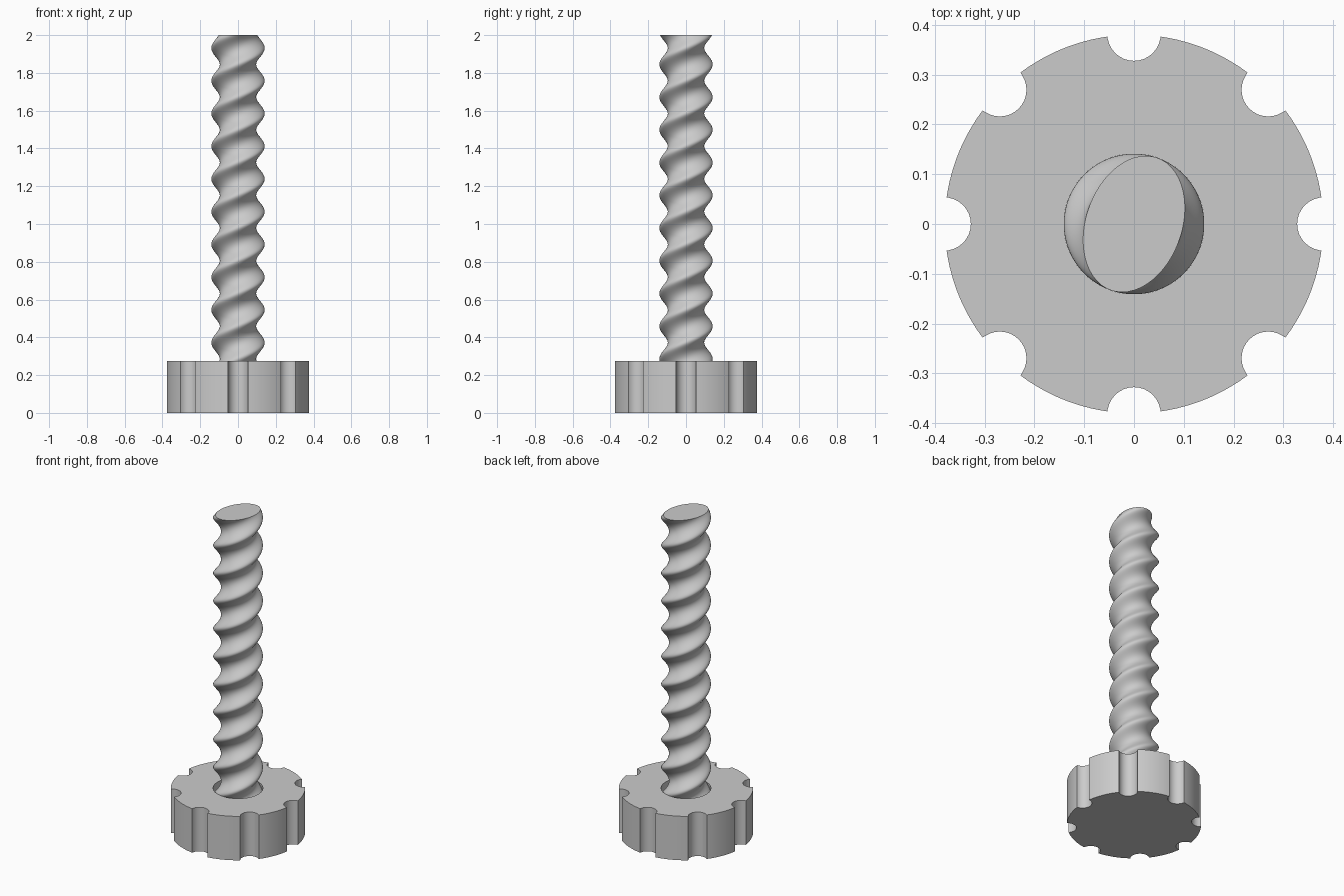
import bpy, bmesh, math

cube = bpy.data.objects.get("Cube")
if cube:
    bpy.data.objects.remove(cube, do_unlink=True)

HEIGHT, KNOB_H, FLOOR = 2.0, 0.275, 0.1
KNOB_R, NOTCH_R, NOTCH_C = 0.38, 0.0535, 0.381
LONG, SHORT, PITCH = 0.141, 0.0965, 0.3466
TOP_ANGLE = math.radians(71)

metal = bpy.data.materials.new("grey_metal")
metal.use_nodes = True
metal.diffuse_color = (0.6, 0.6, 0.6, 1)
metal.node_tree.nodes["Principled BSDF"].inputs["Base Color"].default_value = (0.6, 0.6, 0.6, 1)


def finish(name, bm, angle):
    bmesh.ops.recalc_face_normals(bm, faces=bm.faces)
    mesh = bpy.data.meshes.new(name)
    bm.to_mesh(mesh)
    bm.free()
    mesh.materials.append(metal)
    obj = bpy.data.objects.new(name, mesh)
    bpy.context.collection.objects.link(obj)
    bpy.ops.object.select_all(action='DESELECT')
    obj.select_set(True)
    bpy.context.view_layer.objects.active = obj
    bpy.ops.object.shade_smooth_by_angle(angle=math.radians(angle))
    return obj


def ring(bm, points, z):
    return [bm.verts.new((x, y, z)) for x, y in points]


def bridge(bm, a, b):
    n = len(a)
    for i in range(n):
        j = (i + 1) % n
        bm.faces.new((a[i], a[j], b[j], b[i]))


# Knob outline: eight rim arcs alternating with scooped grip notches
half = 2 * math.asin(NOTCH_R / (2 * KNOB_R))
outline = []
for k in range(8):
    mid = k * math.pi / 4
    c, s = math.cos(mid), math.sin(mid)
    for i in range(17):
        t = -math.pi / 2 + math.pi * i / 16
        u, v = NOTCH_C - NOTCH_R * math.cos(t), NOTCH_R * math.sin(t)
        if abs(i - 8) == 8:
            u = math.sqrt(KNOB_R ** 2 - v ** 2)
        outline.append((u * c - v * s, u * s + v * c))
    for i in range(1, 12):
        a = mid + half + (math.pi / 4 - 2 * half) * i / 12
        outline.append((KNOB_R * math.cos(a), KNOB_R * math.sin(a)))

# Knob body with a round socket in its top
socket = []
for x, y in outline:
    a = math.atan2(y, x)
    socket.append((LONG * math.cos(a), LONG * math.sin(a)))
bm = bmesh.new()
base = ring(bm, outline, 0)
rim = ring(bm, outline, KNOB_H)
lip = ring(bm, socket, KNOB_H)
floor = ring(bm, socket, FLOOR)
bm.faces.new(base)
bridge(bm, base, rim)
bridge(bm, rim, lip)
bridge(bm, lip, floor)
bm.faces.new(floor)
finish("grip_knob", bm, 30)

# Screw shaft: an oval section twisted steadily upward
bm = bmesh.new()
SIDES, LAYERS = 64, 400
previous = None
for layer in range(LAYERS + 1):
    z = FLOOR + (HEIGHT - FLOOR) * layer / LAYERS
    turn = TOP_ANGLE - 2 * math.pi * (HEIGHT - z) / PITCH
    points = []
    for i in range(SIDES):
        # vertices hold their direction so the grid stays even on the steep twist
        a = 2 * math.pi * i / SIDES
        d = a - turn
        r = LONG * SHORT / math.hypot(SHORT * math.cos(d), LONG * math.sin(d))
        points.append((r * math.cos(a), r * math.sin(a)))
    current = ring(bm, points, z)
    if previous:
        bridge(bm, previous, current)
    else:
        bm.faces.new(current)
    previous = current
bm.faces.new(previous)
finish("twisted_shaft", bm, 40)
